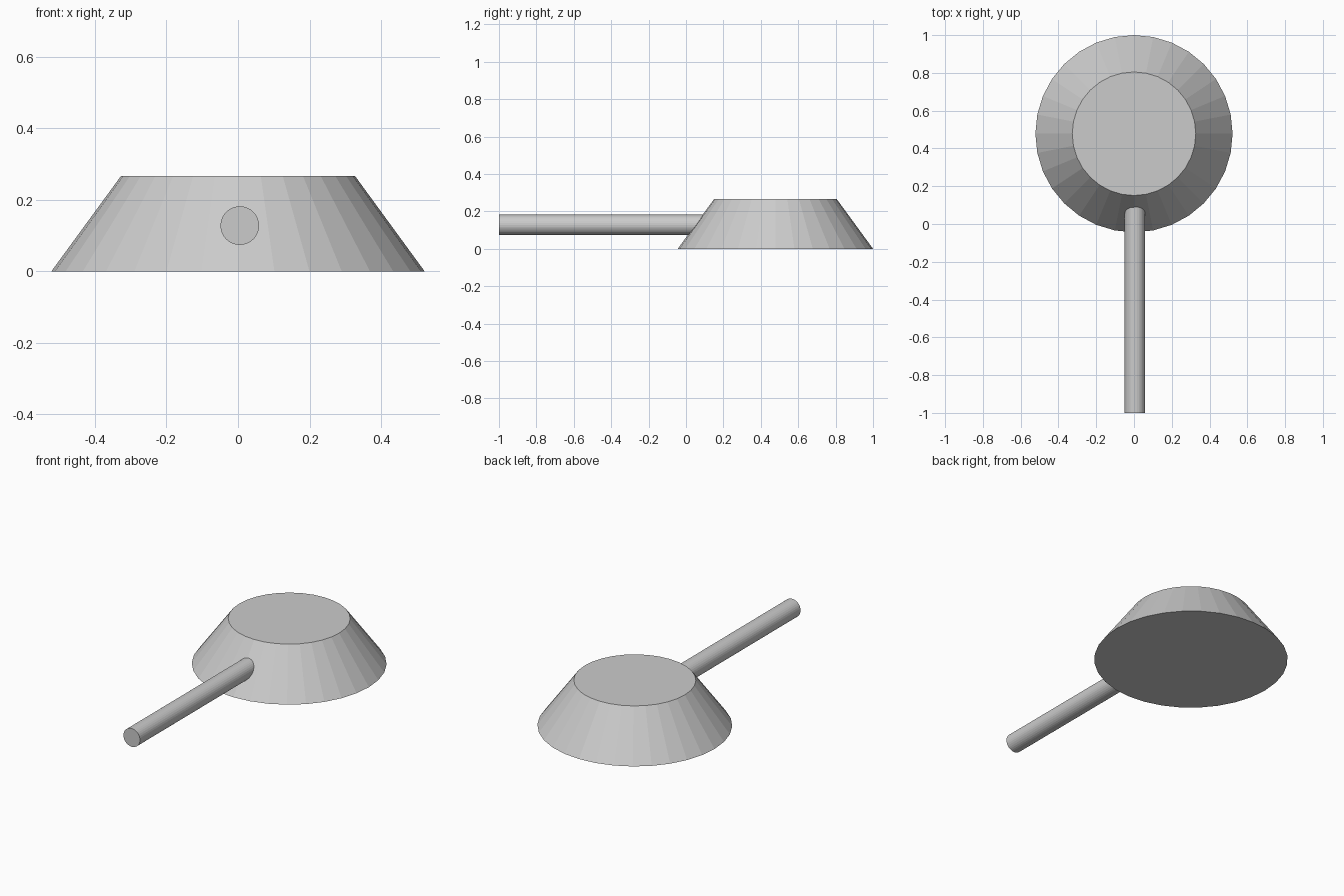
import bpy
import math

if "Cube" in bpy.data.objects:
    bpy.data.objects.remove(bpy.data.objects["Cube"])

# Tapered head: flat-sided frustum standing on the ground
HEIGHT = 0.267
bpy.ops.mesh.primitive_cone_add(
    vertices=32, radius1=0.522, radius2=0.327, depth=HEIGHT,
    location=(0, 0.478, HEIGHT / 2))
bpy.context.object.name = "tapered_head"

# Round handle running forward from inside the head
Y_FRONT, Y_BACK = -1.0, 0.16
bpy.ops.mesh.primitive_cylinder_add(
    vertices=32, radius=0.054, depth=Y_BACK - Y_FRONT,
    location=(0.005, (Y_FRONT + Y_BACK) / 2, 0.128),
    rotation=(math.pi / 2, 0, 0))
bpy.context.object.name = "handle"
